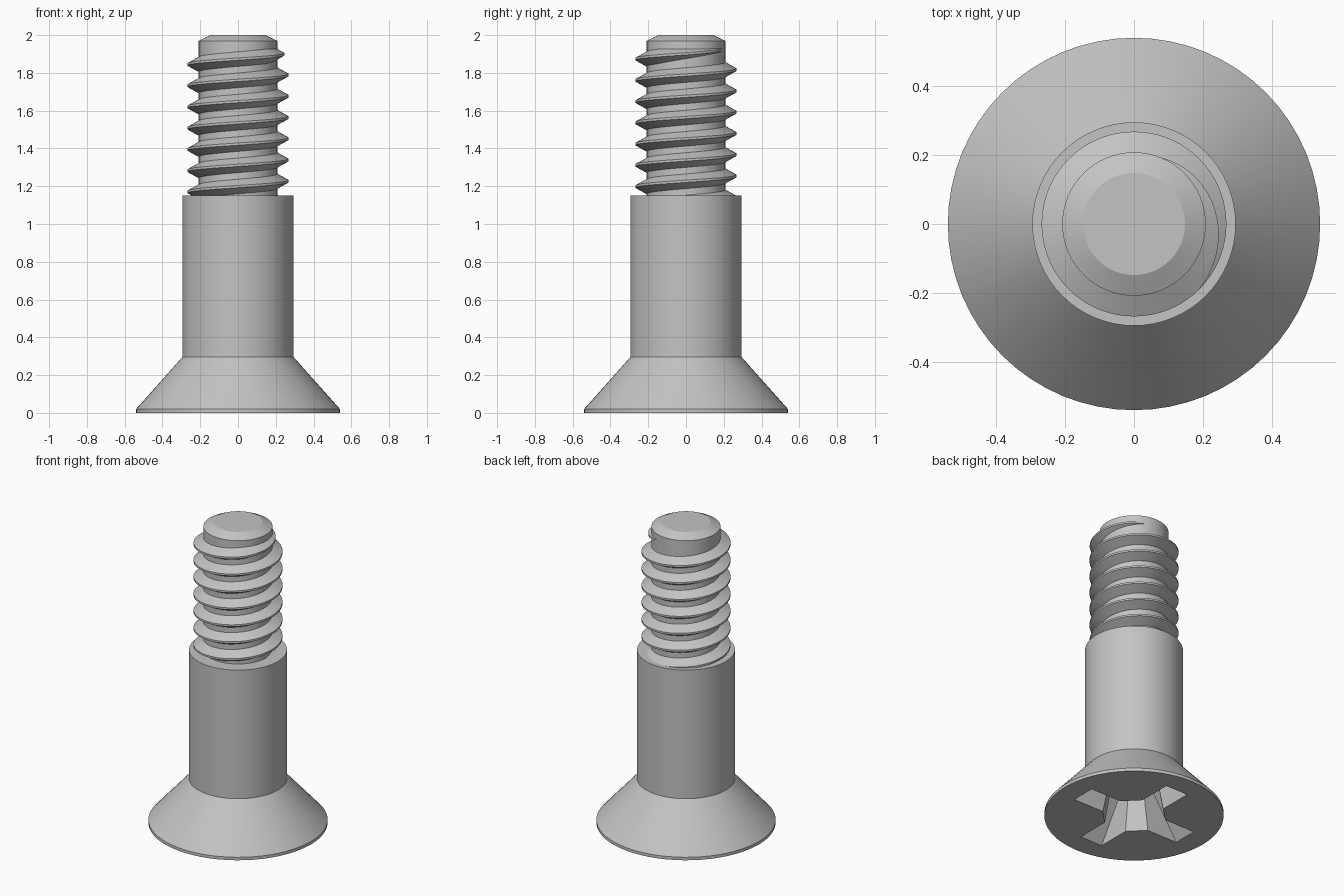
import bpy, bmesh
from math import cos, sin, pi, radians

SEGMENTS = 64

cube = bpy.data.objects.get("Cube")
if cube:
    bpy.data.objects.remove(cube, do_unlink=True)

steel = bpy.data.materials.new("grey_steel")
steel.use_nodes = True
steel.diffuse_color = (0.55, 0.55, 0.55, 1)
steel.node_tree.nodes["Principled BSDF"].inputs["Base Color"].default_value = (0.55, 0.55, 0.55, 1)


def loft(name, rings):
    """Skin a list of equal-sized point rings and cap both ends."""
    bm = bmesh.new()
    loops = [[bm.verts.new(p) for p in ring] for ring in rings]
    for a, b in zip(loops, loops[1:]):
        for i in range(len(a)):
            j = (i + 1) % len(a)
            bm.faces.new((a[i], a[j], b[j], b[i]))
    bm.faces.new(loops[0])
    bm.faces.new(loops[-1])
    bmesh.ops.recalc_face_normals(bm, faces=bm.faces)
    mesh = bpy.data.meshes.new(name)
    bm.to_mesh(mesh)
    bm.free()
    mesh.materials.append(steel)
    obj = bpy.data.objects.new(name, mesh)
    bpy.context.collection.objects.link(obj)
    return obj


def activate(obj):
    bpy.ops.object.select_all(action='DESELECT')
    obj.select_set(True)
    bpy.context.view_layer.objects.active = obj


def circle(radius, z):
    return [(radius * cos(2 * pi * i / SEGMENTS), radius * sin(2 * pi * i / SEGMENTS), z)
            for i in range(SEGMENTS)]


def cross(reach, width, corner, z):
    """Four-armed outline with bevelled inner corners."""
    c = corner * 2 ** 0.5 - width
    ring = []
    for k in range(4):
        a = k * pi / 2
        for x, y in ((reach, -width), (reach, width), (c, width), (width, c)):
            ring.append((x * cos(a) - y * sin(a), x * sin(a) + y * cos(a), z))
    return ring


# Countersunk head, plain shank and threaded core in one turned profile
profile = [(0.54, 0), (0.54, 0.02), (0.295, 0.295), (0.295, 1.15),
           (0.208, 1.15), (0.208, 1.97), (0.148, 2.0)]
body = loft("screw_body", [circle(r, z) for r, z in profile])

# Tapered cross recess cut into the head
cutter = loft("recess_cutter", [cross(0.408, 0.082, 0.184, -0.01),
                                cross(0.18, 0.062, 0.13, 0.3),
                                cross(0.03, 0.01, 0.02, 0.35)])
cutter.hide_render = True
cut = body.modifiers.new("cross_recess", 'BOOLEAN')
cut.operation = 'DIFFERENCE'
cut.solver = 'EXACT'
cut.object = cutter
activate(body)
bpy.ops.object.modifier_apply(modifier=cut.name)
bpy.data.objects.remove(cutter, do_unlink=True)

# Right-handed helical thread, sinking into the core at its upper end
PITCH, CREST, DEPTH = 0.1125, 0.268, 0.075
FADE_START, FADE_END = 315, 435
rings = []
for degrees in range(-2160, FADE_END + 1, 5):
    a = radians(degrees)
    z = 1.845 + (degrees - 180) / 360 * PITCH
    fade = max(0, (degrees - FADE_START) / (FADE_END - FADE_START))
    outer = CREST - 0.064 * fade
    section = [(outer - DEPTH, -0.047), (outer, -0.006), (outer, 0.006), (outer - DEPTH, 0.047)]
    rings.append([(r * cos(a), r * sin(a), z + dz) for r, dz in section])
thread = loft("thread", rings)

for part in (body, thread):
    activate(part)
    bpy.ops.object.shade_smooth_by_angle(angle=radians(25))
